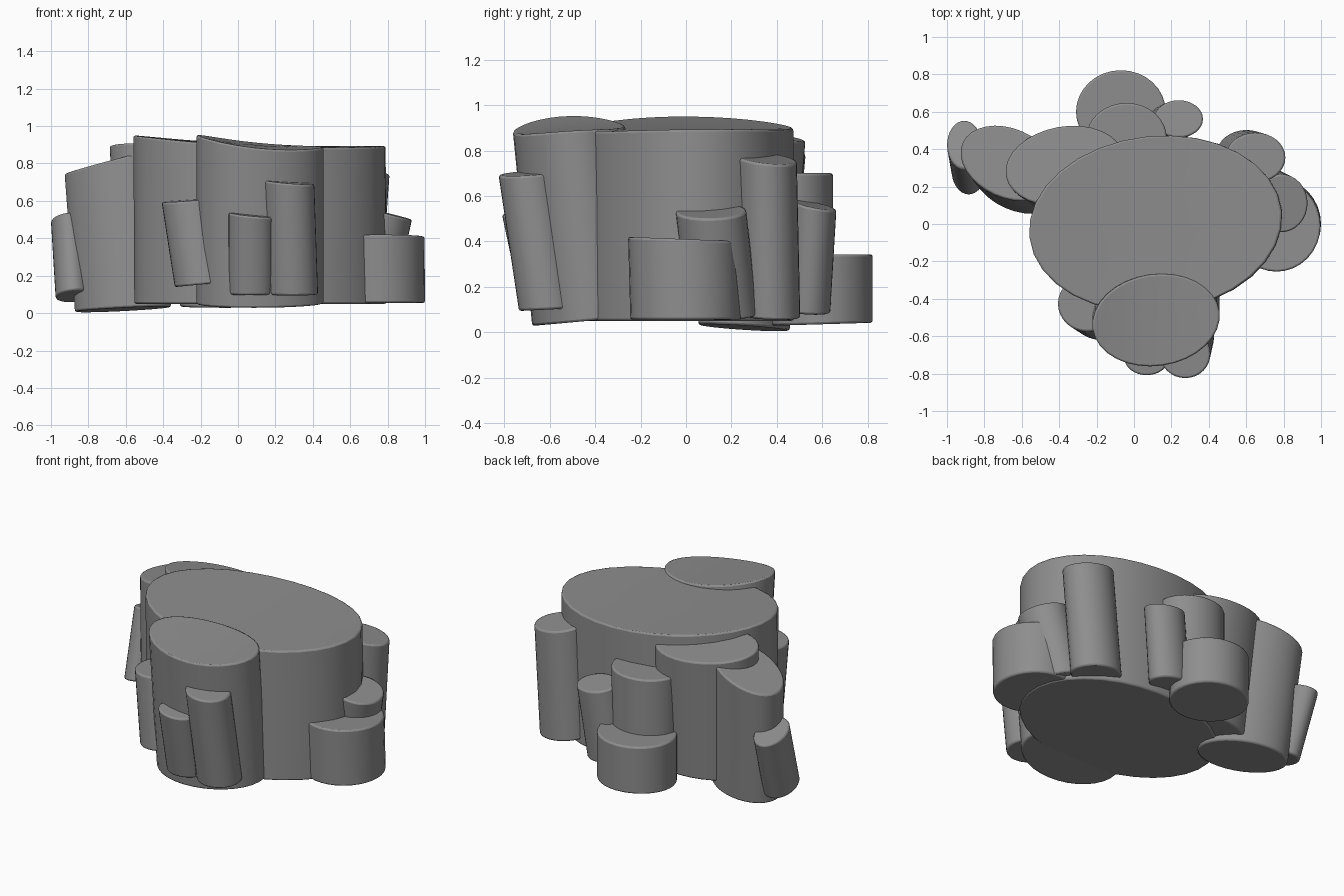
import bpy, bmesh, math

if "Cube" in bpy.data.objects:
    bpy.data.objects.remove(bpy.data.objects["Cube"])

SIDES = 32

stone = bpy.data.materials.new("dark_stone")
stone.diffuse_color = (0.27, 0.27, 0.27, 1)
stone.use_nodes = True
stone.node_tree.nodes["Principled BSDF"].inputs["Base Color"].default_value = stone.diffuse_color


def column(name, bottom, top, rx, ry, rot=0, slope_b=(0, 0), slope_t=(0, 0), curve=0):
    """Leaning elliptical stone column with tilted ends; curve bends the top along x."""
    bm = bmesh.new()
    c, s = math.cos(math.radians(rot)), math.sin(math.radians(rot))

    def ring(center, slope, k, scale):
        verts = []
        for i in range(SIDES):
            a = 2 * math.pi * i / SIDES
            u, v = scale * rx * math.cos(a), scale * ry * math.sin(a)
            dx, dy = u * c - v * s, u * s + v * c
            z = center[2] + slope[0] * dx + slope[1] * dy + k * dx * dx
            verts.append(bm.verts.new((center[0] + dx, center[1] + dy, z)))
        return verts

    # bottom rim, top rim, then inner rings when the top is curved
    rings = [ring(bottom, slope_b, 0, 1), ring(top, slope_t, curve, 1)]
    if curve:
        rings += [ring(top, slope_t, curve, f) for f in (0.75, 0.5, 0.25)]
    bm.faces.new(rings[0][::-1])
    bm.faces.new(rings[-1])
    for lo, hi in zip(rings, rings[1:]):
        for i in range(SIDES):
            j = (i + 1) % SIDES
            bm.faces.new((lo[i], lo[j], hi[j], hi[i]))
    mesh = bpy.data.meshes.new(name)
    bm.to_mesh(mesh)
    bm.free()
    mesh.materials.append(stone)
    obj = bpy.data.objects.new(name, mesh)
    bpy.context.collection.objects.link(obj)
    # slightly worn rims
    bev = obj.modifiers.new("worn_rim", 'BEVEL')
    bev.width, bev.segments = 0.01, 2
    bev.limit_method, bev.angle_limit = 'ANGLE', math.radians(50)
    bpy.ops.object.select_all(action='DESELECT')
    obj.select_set(True)
    bpy.context.view_layer.objects.active = obj
    bpy.ops.object.shade_smooth_by_angle(angle=math.radians(40))
    return obj


# Large core stones
column("main_rock", (0.12, 0, 0.05), (0.115, 0, 0.897), 0.678, 0.47, 6,
       (0, 0), (-0.043, 0.01), 0.055)
column("front_rock", (0.118, -0.43, 0.05), (0.118, -0.515, 0.895), 0.342, 0.245, 8,
       (0, 0.09), (-0.1, 0.06), 0.22)
column("back_left_rock", (-0.32, 0.25, 0.06), (-0.37, 0.312, 0.875), 0.32, 0.21, 10,
       (0, 0), (-0.04, -0.14))
column("left_rock", (-0.615, 0.255, 0.02), (-0.67, 0.325, 0.81), 0.27, 0.185, -24,
       (0.04, -0.05), (0.25, -0.05))

# Low stones on the right side
column("right_low_rock", (0.765, 0, 0.055), (0.762, -0.01, 0.41), 0.235, 0.245, 0,
       (0, 0), (0, -0.04))
column("right_leaning_rock", (0.69, 0.16, 0.08), (0.79, 0.11, 0.535), 0.14, 0.155, 0,
       (-0.2, 0), (-0.25, 0.02))
column("right_tall_rock", (0.6, 0.37, 0.07), (0.65, 0.355, 0.765), 0.16, 0.133, 0,
       (-0.1, -0.05), (-0.15, -0.1))

# Back stones
column("back_small_rock", (0.18, 0.535, 0.09), (0.24, 0.562, 0.56), 0.13, 0.1, 0,
       (-0.1, -0.06), (-0.1, -0.2))
column("back_low_rock", (-0.07, 0.6, 0.035), (-0.07, 0.6, 0.343), 0.24, 0.222, 0,
       (0, 0.03))
column("back_mid_rock", (-0.04, 0.46, 0.1), (-0.04, 0.46, 0.7), 0.215, 0.187)

# Small leaning stones on the left and front
column("far_left_rock", (-0.883, 0.285, 0.09), (-0.908, 0.425, 0.5), 0.092, 0.13, 0,
       (0.1, -0.25), (0.1, -0.3))
column("front_left_rock", (-0.18, -0.47, 0.155), (-0.25, -0.425, 0.605), 0.158, 0.15, 0,
       (0.1, 0), (0.08, 0.03))
column("front_mid_rock", (0.068, -0.63, 0.1), (0.068, -0.72, 0.525), 0.118, 0.09, 0,
       (0, 0.05), (-0.1, 0.08))
column("front_right_rock", (0.292, -0.605, 0.1), (0.272, -0.695, 0.7), 0.136, 0.13, -10,
       (0, 0.05), (-0.08, 0.06))
